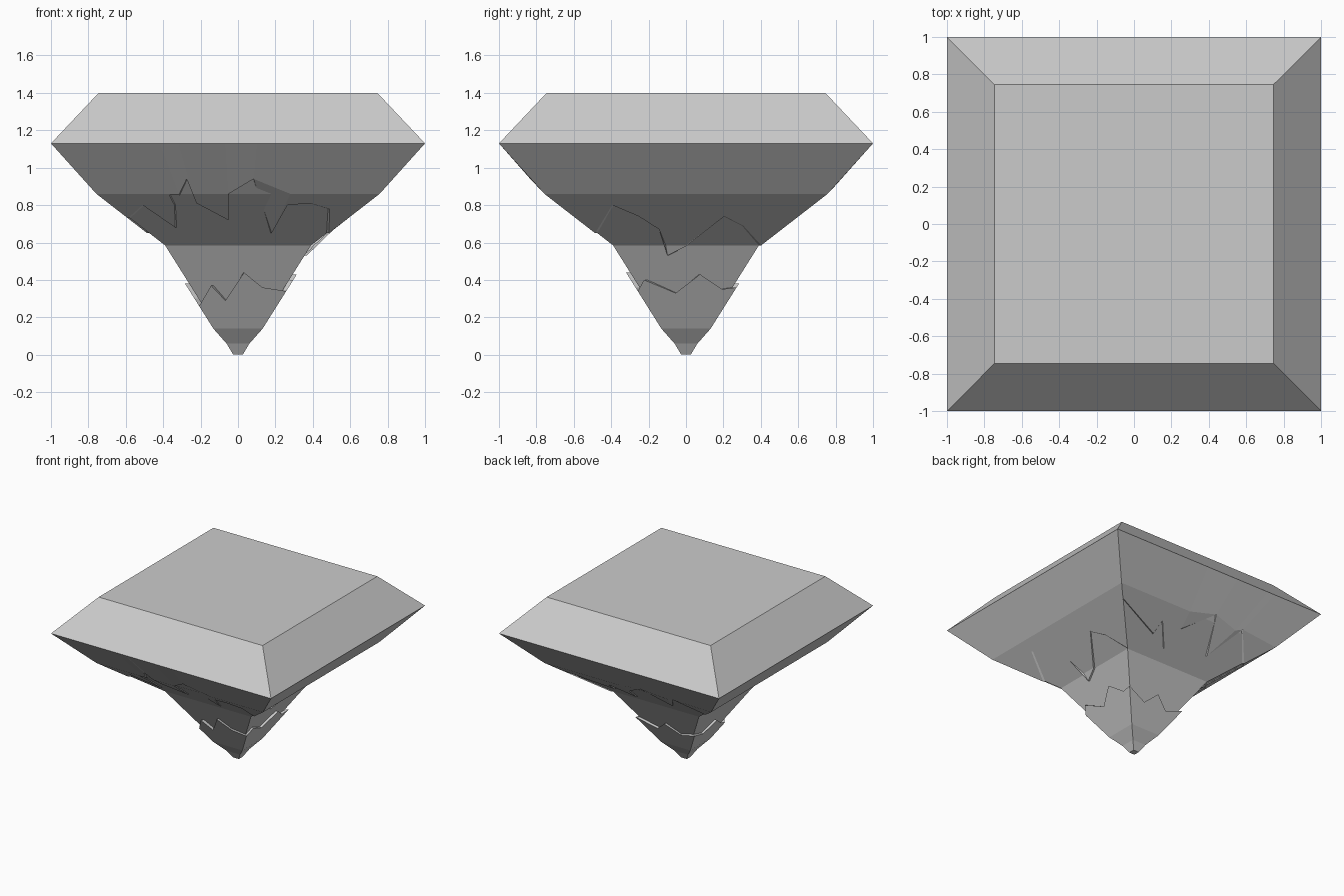
import bpy, bmesh

if "Cube" in bpy.data.objects:
    bpy.data.objects.remove(bpy.data.objects["Cube"])

# Half-width of the square cross-section at each height
PROFILE = [(0.0, 0.025), (0.14, 0.11), (0.585, 0.39), (0.86, 0.745), (1.13, 1.0), (1.4, 0.745)]


def width(z):
    for (z0, w0), (z1, w1) in zip(PROFILE, PROFILE[1:]):
        if z <= z1:
            return w0 + (w1 - w0) * (z - z0) / (z1 - z0)
    return PROFILE[-1][1]


def on_side(side, f, w, z):
    """Point at fraction f (-1..1) across side 0 front, 1 right, 2 back, 3 left."""
    x, y = f * w, -w
    for _ in range(side):
        x, y = -y, x
    return (x, y, z)


def finish(bm, name):
    bmesh.ops.remove_doubles(bm, verts=bm.verts, dist=0.0005)
    mesh = bpy.data.meshes.new(name)
    bm.to_mesh(mesh)
    bm.free()
    obj = bpy.data.objects.new(name, mesh)
    bpy.context.collection.objects.link(obj)
    return obj


def jagged_shell(name, outlines, levels, thick, hanging):
    """Thin layer over the body, running from a straight level to a jagged edge."""
    bm = bmesh.new()
    clamp = max if hanging else min
    for side, outline in enumerate(outlines):
        columns = []
        for f, zj in outline:
            col = []
            for i, lv in enumerate(levels + [zj]):
                z = clamp(lv, zj)
                off = 0 if i == 0 else thick
                col.append(bm.verts.new(on_side(side, f, width(z) + off, z)))
            col.append(bm.verts.new(on_side(side, f, width(zj) - 0.004, zj)))
            columns.append(col)
        for a, b in zip(columns, columns[1:]):
            for i in range(len(a) - 1):
                quad = [a[i], a[i + 1], b[i + 1], b[i]]
                bm.faces.new(quad if hanging else quad[::-1])
    return finish(bm, name)


# Main faceted body
bm = bmesh.new()
rings = [[bm.verts.new(on_side(s, -1, w, z)) for s in range(4)] for z, w in PROFILE]
for lo, hi in zip(rings, rings[1:]):
    for s in range(4):
        t = (s + 1) % 4
        bm.faces.new([lo[s], lo[t], hi[t], hi[s]])
bm.faces.new(rings[0][::-1])
bm.faces.new(rings[-1])
finish(bm, "rock_body")

# Upper crust hanging down with a ragged lower edge
jagged_shell("upper_crust", [
    [(-1, .73), (-.75, .80), (-.64, .68), (-.50, .80), (-.49, .855), (-.42, .855),
     (-.33, .94), (-.32, .81), (-.09, .72), (-.067, .86), (.10, .94), (.37, .65),
     (.39, .80), (.56, .81), (.75, .78), (1, .65)],
    [(-1, .65), (-.58, .80), (-.42, .74), (-.28, .67), (-.27, .53), (0, .58),
     (.34, .74), (.57, .69), (1, .585)],
    [(-1, .795), (-.49, .696), (-.40, .77), (-.23, .65), (-.11, .768), (.18, .90),
     (.48, .696), (.54, .88), (1, .73)],
    [(-1, .73), (-.7, .80), (-.4, .65), (-.1, .79), (.2, .66), (.5, .82), (1, .73)],
], [1.13, .86, .585], 0.012, True)

# Tip cap with a ragged upper edge
jagged_shell("tip_cap", [
    [(-1, .26), (-.52, .37), (-.30, .29), (.10, .44), (.48, .36), (1, .34)],
    [(-1, .34), (-.76, .40), (-.22, .33), (.24, .43), (.73, .35), (1, .36)],
    [(-1, .36), (-.4, .30), (0, .38), (.5, .30), (1, .34)],
    [(-1, .34), (-.45, .29), (0, .38), (.5, .30), (1, .26)],
], [.06, .14], 0.022, False)
